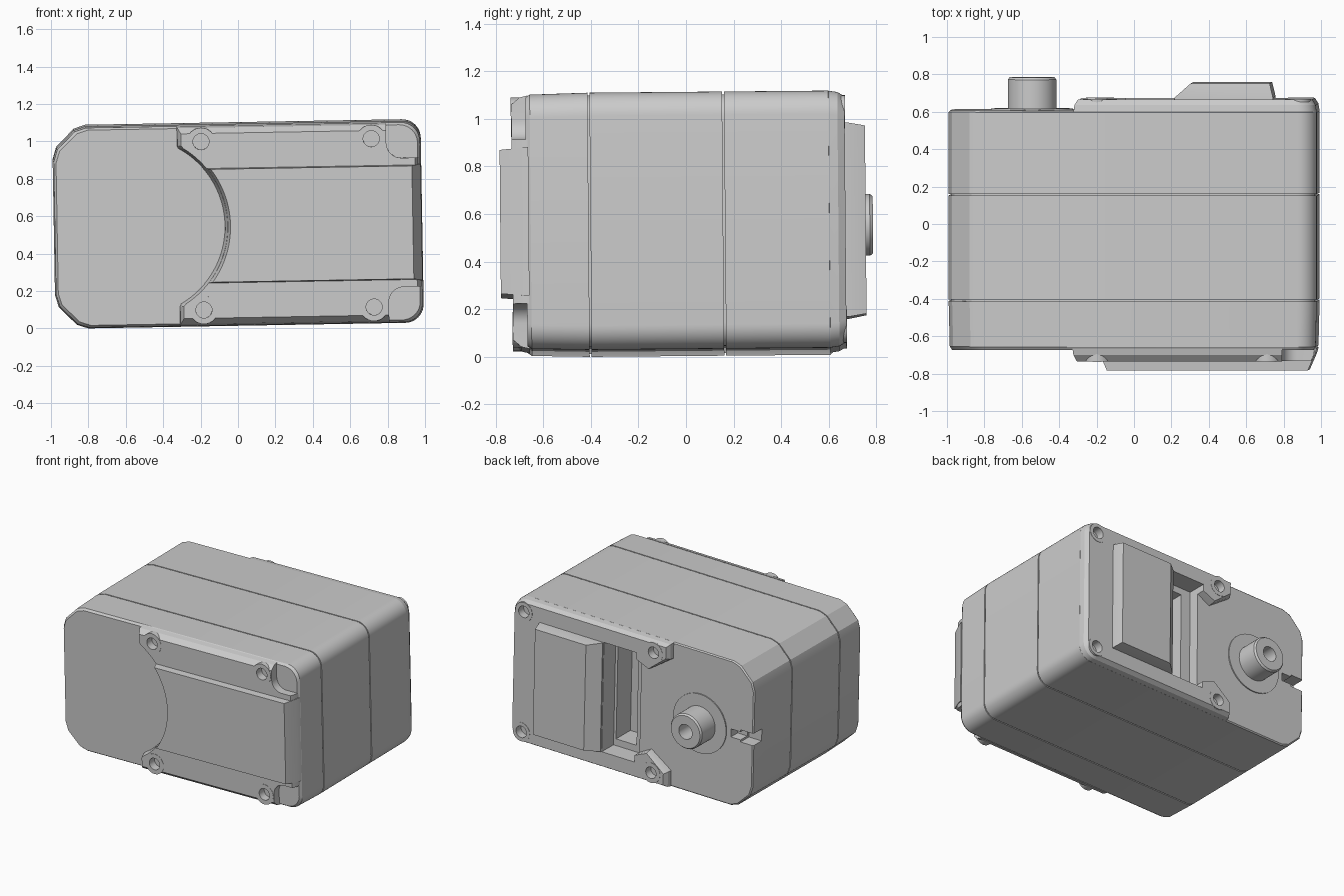
import bpy, bmesh
from math import sin, cos, pi, radians, sqrt, asin
from mathutils import Matrix

if "Cube" in bpy.data.objects:
    bpy.data.objects.remove(bpy.data.objects["Cube"])

W, H = 0.985, 0.54          # half width and half height of the housing
SHAFT_X = -0.545
parts = []


def arc(cx, cz, r, a0, a1, n):
    return [(cx + r * cos(radians(a0 + (a1 - a0) * i / n)),
             cz + r * sin(radians(a0 + (a1 - a0) * i / n))) for i in range(n + 1)]


def mirrored(upper):
    """Close an upper half outline with its reflection in z."""
    return upper + [(x, -z) for x, z in reversed(upper)]


def loft(name, stations, keep=True):
    """Skin equal-length xz outlines placed at successive y positions."""
    bm = bmesh.new()
    rings = [[bm.verts.new((x, y, z)) for x, z in pts] for y, pts in stations]
    n = len(rings[0])
    for a, b in zip(rings, rings[1:]):
        for i in range(n):
            bm.faces.new((a[i], a[(i + 1) % n], b[(i + 1) % n], b[i]))
    bm.faces.new(rings[0])
    bm.faces.new(rings[-1])
    bmesh.ops.recalc_face_normals(bm, faces=bm.faces)
    me = bpy.data.meshes.new(name)
    bm.to_mesh(me)
    bm.free()
    ob = bpy.data.objects.new(name, me)
    bpy.context.collection.objects.link(ob)
    if keep:
        parts.append(ob)
    return ob


def circle(x, z, r, n=32):
    return arc(x, z, r, 0, 360, n)[:-1]


def box(x0, x1, z0, z1):
    return [(x0, z0), (x1, z0), (x1, z1), (x0, z1)]


def cut(target, y0, y1, pts):
    """Subtract a prism from the target."""
    c = loft("cutter", [(y0, pts), (y1, pts)], keep=False)
    c.hide_render = True
    m = target.modifiers.new("cut", 'BOOLEAN')
    m.operation, m.solver, m.object = 'DIFFERENCE', 'EXACT', c
    bpy.context.view_layer.objects.active = target
    bpy.ops.object.modifier_apply(modifier=m.name)
    bpy.data.objects.remove(c)


# Housing: chamfered left corners, round right corners, two seam grooves
def housing(d):
    up = [(-W, 0.36), (-0.965, 0.425), (-0.87, 0.52), (-0.81, H)]
    up += arc(W - 0.1, H - 0.1, 0.1, 90, 0, 10)
    return [(x * (1 - d / W), z * (1 - d / H)) for x, z in mirrored(up)]


body = [(-0.67, 0.018), (-0.652, 0.006)]
for y in (-0.405, 0.16):
    body += [(y - 0.004, 0), (y - 0.004, 0.012), (y + 0.004, 0.012), (y + 0.004, 0)]
body += [(0.602, 0), (0.61, 0.008)]
case = loft("housing", [(y, housing(d)) for y, d in body])
cut(case, 0.53, 0.7, box(-0.05, 0.22, -0.41, 0.41))      # connector recess
cut(case, 0.36, 0.7, box(0.03, 0.2, -0.36, 0.36))        # deep connector well
cut(case, 0.51, 0.7, box(-1.1, -0.88, -0.045, 0.045))    # cable notch
cut(case, 0.53, 0.7, box(-0.9, -0.8, -0.03, 0.03))


# Front raised plate with an arc cut round the shaft axis and corner pockets
def bite(r, z):
    a = asin(z / r) * 180 / pi
    return arc(SHAFT_X, 0, r, 0, a, 16)


def front_outline(d, r):
    up = bite(r, 0.415) + [(-0.32 + d * 0.6, 0.43), (-0.32 + d * 0.6, 0.532 - d)]
    up += [(0.8, 0.532 - d)]
    up += arc(0.88, 0.425, 0.08, 180, 270, 8) + [(0.972 - d * 0.5, 0.345)]
    return mirrored(up[1:])


plate = loft("front_plate", [(-0.66, front_outline(0, 0.475)),
                             (-0.695, front_outline(0.008, 0.48)),
                             (-0.73, front_outline(0.038, 0.49))])


# Front centre panel
def panel_outline(r, h, xr):
    return mirrored(bite(r, h)[1:] + [(xr, h)])


loft("front_panel", [(-0.66, panel_outline(0.473, 0.312, 0.982)),
                     (-0.69, panel_outline(0.48, 0.31, 0.974)),
                     (-0.78, panel_outline(0.505, 0.302, 0.935))])


# Rear raised plate, open around the shaft and the connector
def rear_outline(d):
    s = d * 0.5
    up = [(0.22, 0.41), (-0.05, 0.41), (-0.05, 0.36), (-0.15, 0.305 + s),
          (-0.315 + d, 0.42 + s), (-0.315 + d, H - d)]
    up += arc(W - 0.1 - d, H - 0.1 - d, 0.1, 90, 0, 10)
    # the opening closes through the slot's right wall
    return mirrored(up)


def rear_ring(d):
    return rear_outline(d)


rear = loft("rear_plate", [(0.6, rear_ring(0)), (0.64, rear_ring(0.006)),
                           (0.67, rear_ring(0.024))])

# Rear sloped panel
loft("rear_panel", [(0.66, box(0.222, 0.75, -0.408, 0.408)),
                    (0.68, box(0.225, 0.75, -0.408, 0.408)),
                    (0.755, box(0.31, 0.732, -0.395, 0.395))])

# Screw bosses and holes
for target, side, y0, y1, xs in ((plate, "front", -0.732, -0.66, (-0.19, 0.72)),
                                 (rear, "rear", 0.62, 0.672, (-0.19, 0.885))):
    for x in xs:
        for s in (1, -1):
            r = 0.075 if (side == "front" or x < 0) else 0.07
            boss = loft(side + "_screw_boss", [(y0, circle(x, s * 0.45, r)),
                                               (y1, circle(x, s * 0.45, r))])
            out, deep = (y0 - 0.05, y0 + 0.06) if side == "front" else (y1 - 0.06, y1 + 0.05)
            for t in (target, boss, case):
                cut(t, out, deep, circle(x, s * 0.45, 0.043))

# Output shaft and its collar
loft("shaft_collar", [(0.6, circle(SHAFT_X, 0, 0.22, 48)),
                      (0.618, circle(SHAFT_X, 0, 0.22, 48))])
shaft = loft("output_shaft", [(0.6, circle(SHAFT_X, 0, 0.13, 48)),
                              (0.772, circle(SHAFT_X, 0, 0.13, 48)),
                              (0.785, circle(SHAFT_X, 0, 0.12, 48))])
cut(shaft, 0.66, 0.85, circle(SHAFT_X, 0, 0.055))

# The whole unit sits at a slight tilt; drop it on the ground and shade
tilt = Matrix.Rotation(radians(0.5), 4, 'X') @ Matrix.Rotation(radians(-1), 4, 'Y')
for ob in parts:
    ob.data.transform(tilt)
low = min(v.co.z for ob in parts for v in ob.data.vertices)
bpy.ops.object.select_all(action='DESELECT')
for ob in parts:
    ob.data.transform(Matrix.Translation((0, 0, -low)))
    ob.select_set(True)
bpy.context.view_layer.objects.active = case
bpy.ops.object.shade_smooth_by_angle(angle=radians(22))
